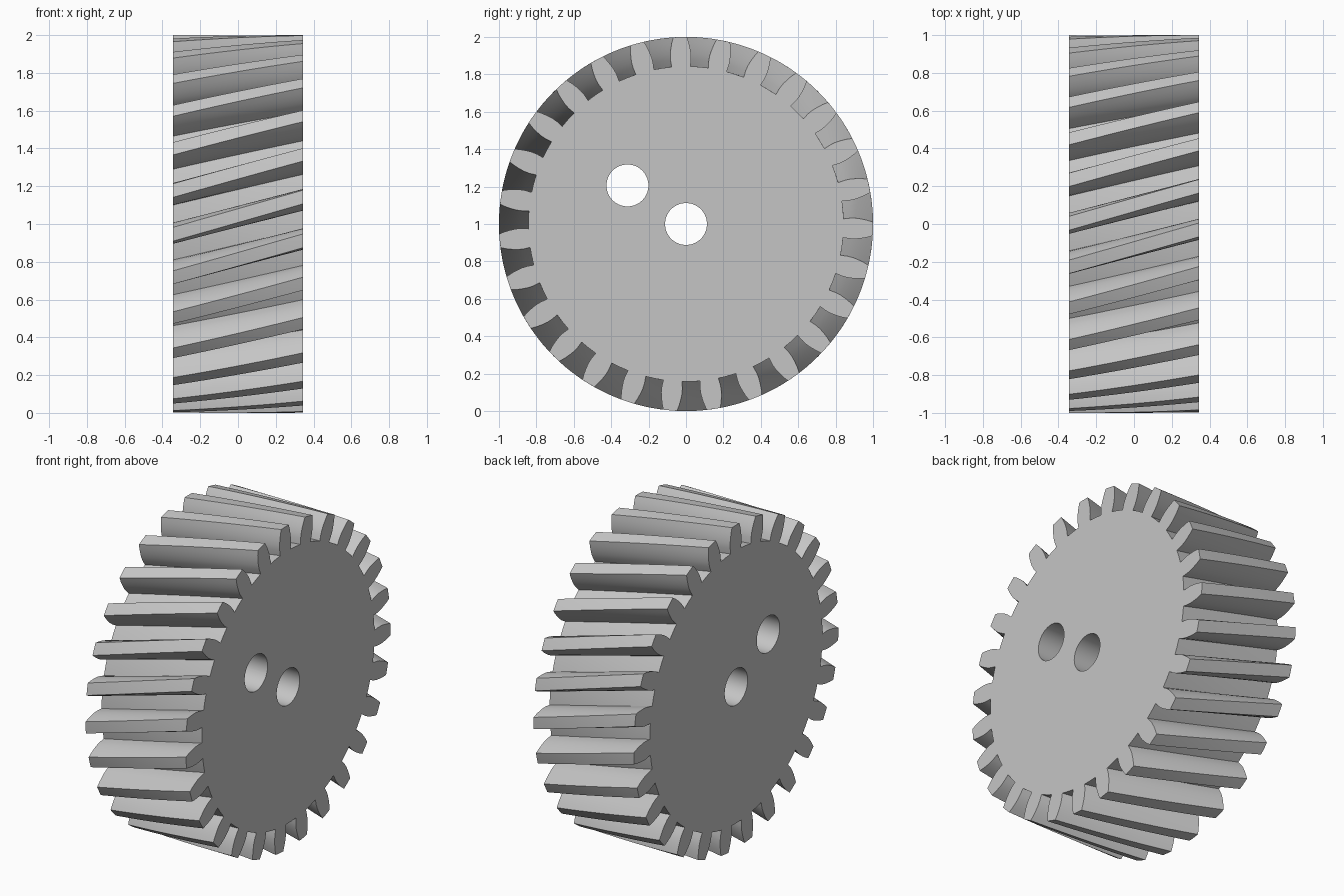
import bpy, bmesh
from math import sin, cos, radians, pi

TEETH = 27
HALF_WIDTH = 0.343
TWIST = radians(11.3)      # total helix rotation across the width
LAYERS = 8
PITCH = 2 * pi / TEETH
PHASE = radians(-88.2) + PITCH / 2   # first tooth centre on the +x face
HOLE_RADIUS = 0.112
HOLES = [(0, 1), (-0.313, 1.206)]    # y, z centres

cube = bpy.data.objects.get("Cube")
if cube:
    bpy.data.objects.remove(cube, do_unlink=True)

grey = bpy.data.materials.new("plain grey")
grey.use_nodes = True
colour = (0.56, 0.56, 0.56, 1)
grey.diffuse_color = colour
grey.node_tree.nodes["Principled BSDF"].inputs["Base Color"].default_value = colour

# One tooth as (radius, half angle in degrees), root to tip
flank = [(0.843, 3.4), (0.88, 3.6), (0.91, 3.5), (0.94, 3.15), (0.97, 2.7), (1.0, 2.1)]
tooth = [(r, -radians(a)) for r, a in flank] + [(1.0, 0)]
tooth += [(r, radians(a)) for r, a in reversed(flank)] + [(0.843, PITCH / 2)]
outline = [(r, a + PHASE + k * PITCH) for k in range(TEETH) for r, a in tooth]

# Stack twisted copies of the outline and bridge them
bm = bmesh.new()
rings = []
for i in range(LAYERS + 1):
    t = i / LAYERS
    x = HALF_WIDTH * (2 * t - 1)
    turn = TWIST * (1 - t)
    rings.append([bm.verts.new((x, r * cos(a + turn), 1 + r * sin(a + turn)))
                  for r, a in outline])
n = len(outline)
for low, high in zip(rings, rings[1:]):
    for j in range(n):
        k = (j + 1) % n
        bm.faces.new((low[j], low[k], high[k], high[j]))
bm.faces.new(rings[0])
bm.faces.new(rings[-1])
bmesh.ops.recalc_face_normals(bm, faces=bm.faces)
mesh = bpy.data.meshes.new("helical_gear")
bm.to_mesh(mesh)
bm.free()
mesh.materials.append(grey)
gear = bpy.data.objects.new("helical_gear", mesh)
bpy.context.collection.objects.link(gear)

# Shaft hole and offset pin hole, cut right through
for y, z in HOLES:
    bpy.ops.mesh.primitive_cylinder_add(vertices=64, radius=HOLE_RADIUS, depth=1,
                                        location=(0, y, z), rotation=(0, pi / 2, 0))
    cutter = bpy.context.object
    cutter.name = "hole_cutter"
    cutter.hide_render = True
    cutter.data.materials.append(grey)
    cut = gear.modifiers.new("hole", "BOOLEAN")
    cut.operation = "DIFFERENCE"
    cut.solver = "EXACT"
    cut.object = cutter
    bpy.context.view_layer.objects.active = gear
    bpy.ops.object.modifier_apply(modifier=cut.name)
    bpy.data.objects.remove(cutter, do_unlink=True)

# Smooth flanks and hole walls, crisp edges
bpy.ops.object.select_all(action="DESELECT")
gear.select_set(True)
bpy.context.view_layer.objects.active = gear
bpy.ops.object.shade_smooth_by_angle(angle=radians(25))
